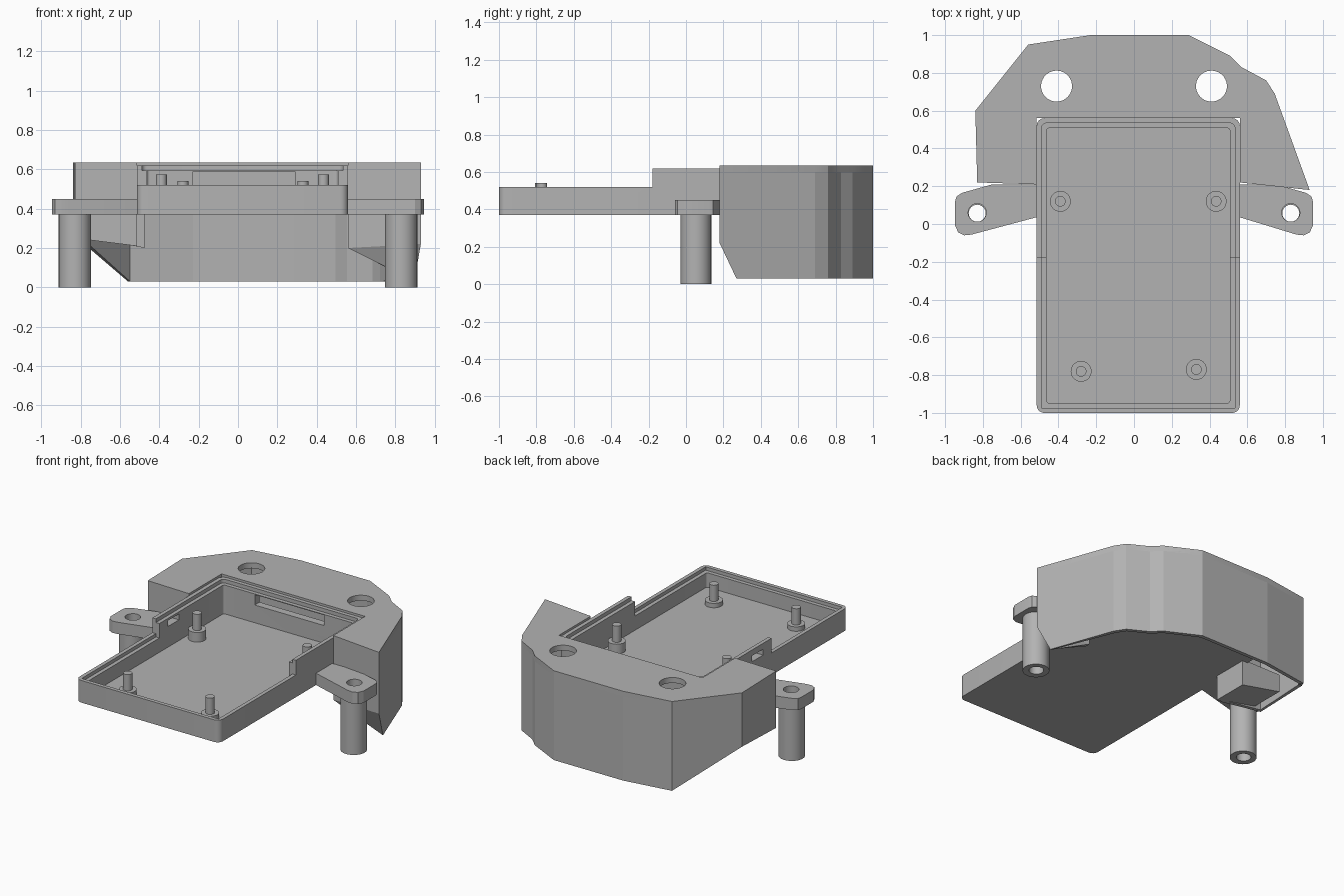
import bpy, bmesh, math

if "Cube" in bpy.data.objects:
    bpy.data.objects.remove(bpy.data.objects["Cube"])

grey = bpy.data.materials.new("plain grey")
grey.diffuse_color = (0.45, 0.45, 0.45, 1)
grey.use_nodes = True
grey.node_tree.nodes["Principled BSDF"].inputs["Base Color"].default_value = grey.diffuse_color


def make(name, bm):
    bmesh.ops.recalc_face_normals(bm, faces=bm.faces)
    me = bpy.data.meshes.new(name)
    bm.to_mesh(me)
    bm.free()
    me.materials.append(grey)
    ob = bpy.data.objects.new(name, me)
    bpy.context.scene.collection.objects.link(ob)
    return ob


def prism(name, pts, z0, z1):
    bm = bmesh.new()
    f = bm.faces.new([bm.verts.new((x, y, z0)) for x, y in pts])
    r = bmesh.ops.extrude_face_region(bm, geom=[f])
    for v in r["geom"]:
        if isinstance(v, bmesh.types.BMVert):
            v.co.z = z1
    return make(name, bm)


def circle(x, y, r, n=40):
    return [(x + r * math.cos(2 * math.pi * i / n), y + r * math.sin(2 * math.pi * i / n)) for i in range(n)]


def rect(x0, x1, y0, y1, r=0.0):
    if r == 0:
        return [(x0, y0), (x1, y0), (x1, y1), (x0, y1)]
    pts = []
    for k, (cx, cy) in enumerate([(x0 + r, y0 + r), (x1 - r, y0 + r), (x1 - r, y1 - r), (x0 + r, y1 - r)]):
        for i in range(7):
            a = math.pi * (1 + k / 2 + i / 12)
            pts.append((cx + r * math.cos(a), cy + r * math.sin(a)))
    return pts


def bake(ob):
    """Apply the modifiers of an object."""
    dg = bpy.context.evaluated_depsgraph_get()
    me = bpy.data.meshes.new_from_object(ob.evaluated_get(dg))
    ob.modifiers.clear()
    ob.data = me


def cut(ob, pts, z0, z1):
    c = prism("cutter", pts, z0, z1)
    m = ob.modifiers.new("cut", "BOOLEAN")
    m.operation, m.solver, m.object = "DIFFERENCE", "EXACT", c
    bake(ob)
    bpy.data.objects.remove(c)


# Tray: outer body, low front rim, cavity, stepped lip and ports
X0, X1, Y0, Y1, STEP = -0.515, 0.56, -1.0, 0.56, -0.18
tray = prism("tray", rect(X0, X1, Y0, Y1, 0.04), 0.37, 0.62)
cut(tray, rect(X0 - 0.1, X1 + 0.1, Y0 - 0.1, STEP), 0.52, 0.8)
cut(tray, rect(X0 + 0.052, X1 - 0.052, Y0 + 0.052, Y1 - 0.052, 0.015), 0.40, 0.8)
cut(tray, rect(X0 + 0.026, X1 - 0.026, Y0 + 0.026, Y1 - 0.026, 0.025), 0.595, 0.8)
cut(tray, rect(X0 + 0.026, X1 - 0.026, Y0 + 0.026, STEP), 0.497, 0.8)
cut(tray, rect(-0.23, 0.29, 0.48, 0.60), 0.52, 0.59)
cut(tray, rect(X0 - 0.05, X0 + 0.08, -0.09, 0.03), 0.54, 0.58)

# Standoffs with pins
for i, (x, y, top) in enumerate([(-0.39, 0.12, 0.575), (0.435, 0.12, 0.575),
                                 (-0.28, -0.78, 0.54), (0.33, -0.77, 0.54)]):
    prism(f"standoff_base_{i}", circle(x, y, 0.055), 0.39, top - 0.11)
    prism(f"standoff_pin_{i}", circle(x, y, 0.028), 0.39, top)

# Mounting ears and hollow legs
for side, s, inner in (("left", -1, 0.50), ("right", 1, 0.545)):
    out = [(inner, 0.04), (0.86, -0.056), (0.90, -0.06), (0.93, -0.045), (0.947, -0.01), (0.947, 0.12),
           (0.94, 0.145), (0.91, 0.165), (0.75, 0.21), (inner, 0.21)]
    ear = prism(f"{side}_ear", [(s * x, y) for x, y in out], 0.37, 0.45)
    cut(ear, circle(s * 0.83, 0.06, 0.048), 0.3, 0.5)
    leg = prism(f"{side}_leg", circle(s * 0.83, 0.053, 0.082), 0.0, 0.372)
    cut(leg, circle(s * 0.83, 0.057, 0.045), -0.1, 0.5)

# Hood outline, running left front, back, right front: x, y, bottom height
hood = [(-0.515, 0.21, 0.21), (-0.83, 0.22, 0.25), (-0.84, 0.60, 0.27), (-0.56, 0.95, 0.03),
        (-0.23, 1.0, 0.03), (0.29, 1.0, 0.03), (0.51, 0.89, 0.03), (0.57, 0.83, 0.03),
        (0.70, 0.76, 0.03), (0.745, 0.69, 0.03), (0.93, 0.18, 0.22), (0.56, 0.22, 0.20)]

# Hood top plate with two round holes
plate = prism("hood_top", [p[:2] for p in hood] + [(X1, Y1), (X0, Y1)], 0.598, 0.635)
for x in (-0.41, 0.41):
    cut(plate, circle(x, 0.73, 0.082), 0.5, 0.7)

# Hood walls: a thin skirt, open below, with a slanted right front corner
bm = bmesh.new()
low = [bm.verts.new(p) for p in hood]
high = [bm.verts.new((x, y, 0.61)) for x, y, z in hood]
corner = bm.verts.new((0.897, 0.27, 0.03))
for i in range(len(hood) - 1):
    extra = [corner] if i == 9 else []
    bm.faces.new([low[i + 1]] + extra + [low[i], high[i], high[i + 1]])
bm.faces.new([low[11], corner, low[10]])
walls = make("hood_walls", bm)
back = min(walls.data.polygons, key=lambda p: -p.center.y)
m = walls.modifiers.new("thickness", "SOLIDIFY")
m.thickness = 0.025
m.offset = -1 if back.normal.y > 0 else 1
bake(walls)

# Block under the left side of the hood
block = prism("left_block", rect(-0.77, -0.475, 0.225, 0.47), 0.20, 0.38)
for v in block.data.vertices:
    if v.co.z < 0.3 and v.co.x < -0.6:
        v.co.z = 0.26

# Smooth round parts, keep edges sharp
for ob in bpy.context.scene.objects:
    ob.data.polygons.foreach_set("use_smooth", [True] * len(ob.data.polygons))
    ob.data.set_sharp_from_angle(angle=math.radians(22 if ob.name != "hood_walls" else 3))
